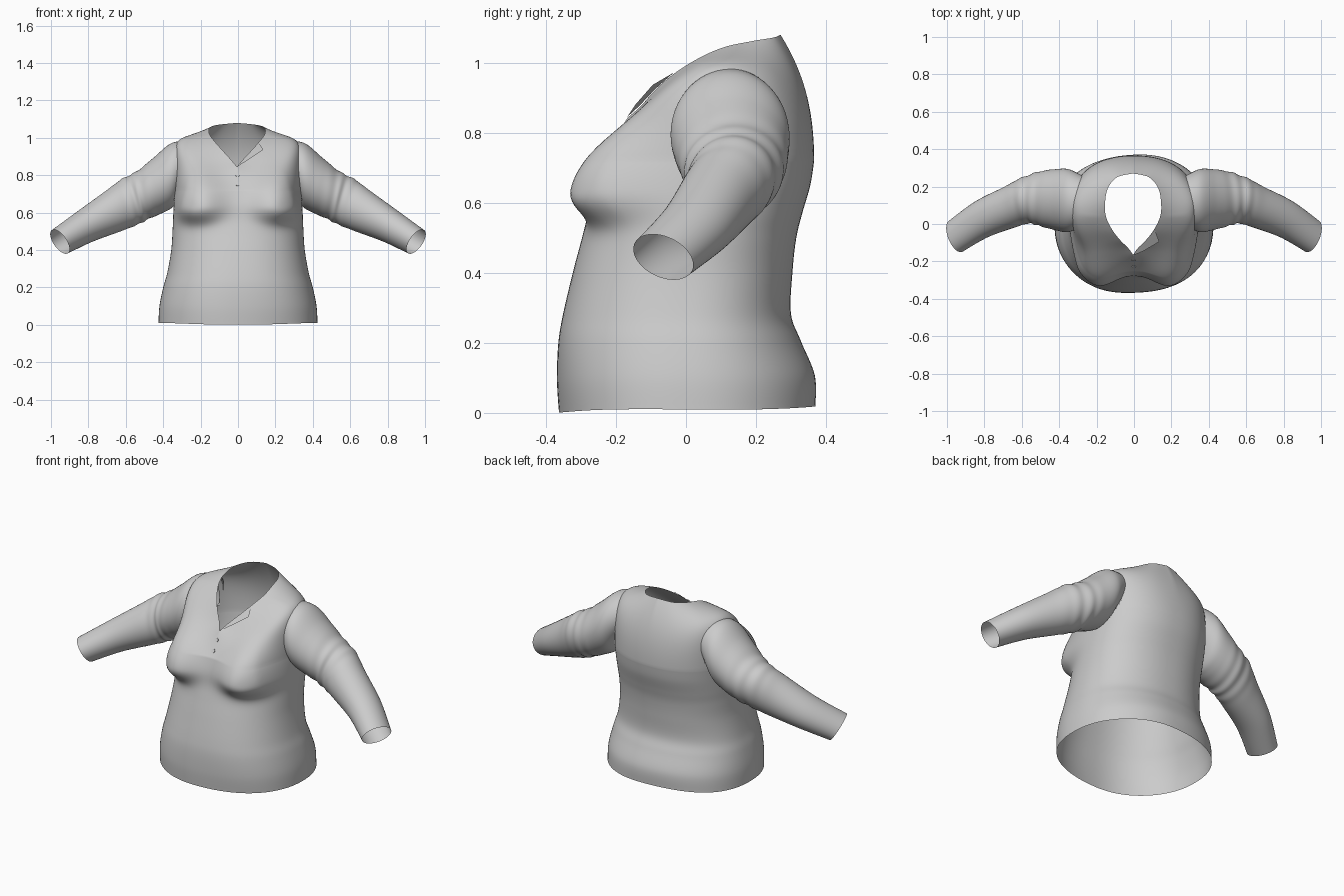
import bpy, bmesh
from math import sin, cos, pi, exp
from mathutils import Vector

if "Cube" in bpy.data.objects:
    bpy.data.objects.remove(bpy.data.objects["Cube"])


def spline(rows, t):
    """Smooth value on a list of control rows, t in 0..len-1."""
    n = len(rows)
    i = min(int(t), n - 2)
    f = t - i
    a, b, c, d = (rows[min(max(k, 0), n - 1)] for k in (i - 1, i, i + 1, i + 2))
    return [q + 0.5 * f * (r - p + f * (2*p - 5*q + 4*r - s + f * (3*(q - r) + s - p)))
            for p, q, r, s in zip(a, b, c, d)]


def finish(name, bm):
    me = bpy.data.meshes.new(name)
    bm.to_mesh(me)
    bm.free()
    ob = bpy.data.objects.new(name, me)
    bpy.context.collection.objects.link(ob)
    for p in me.polygons:
        p.use_smooth = True
    return ob


def loft(name, rings, drop=None):
    """Skin closed rings; drop(centre) removes unwanted faces."""
    bm = bmesh.new()
    vs = [[bm.verts.new(p) for p in r] for r in rings]
    n = len(rings[0])
    for a, b in zip(vs, vs[1:]):
        for i in range(n):
            j = (i + 1) % n
            bm.faces.new((a[i], a[j], b[j], b[i]))
    if drop:
        dead = [f for f in bm.faces if drop(f.calc_center_median())]
        bmesh.ops.delete(bm, geom=dead, context='FACES')
    bmesh.ops.recalc_face_normals(bm, faces=bm.faces[:])
    return finish(name, bm)


# Torso levels: z, half width, front y, back y, centre y
LEVELS = [
    (0.01, .425, -.362, .368, 0), (0.10, .42, -.37, .365, 0),
    (0.20, .40, -.368, .325, 0), (0.28, .378, -.355, .297, .0),
    (0.40, .357, -.325, .303, .01), (0.50, .35, -.297, .315, .03),
    (0.57, .347, -.28, .332, .05), (0.65, .343, -.268, .355, .07),
    (0.72, .34, -.25, .366, .09)]
# Neckline, front tip to back (right half): x, y, z
NECK = [(0, -.165, .845), (.025, -.13, .875), (.07, -.085, .925), (.112, -.03, .972),
        (.145, .04, 1.015), (.15, .11, 1.045), (.135, .19, 1.062), (.085, .25, 1.072),
        (0, .27, 1.08)]
N = 112


def bust(p):
    # rounded fullness, soft above and tucked under below
    front = min(1, max(0, (.05 - p.y) / .2))
    for s in (-1, 1):
        dz = p.z - .635
        q = ((p.x - s * .22) / .135) ** 2 + (dz / (.165 if dz > 0 else .085)) ** 2
        p = p + Vector((s * .022, -.098, 0)) * exp(-q ** 1.35) * front
    return p


def base_point(t, th):
    z, hw, yf, yb, c = spline(LEVELS, t)
    s, k = sin(th), -cos(th)
    e = 2 / 2.25
    x = hw * abs(s) ** e * (1 if s >= 0 else -1)
    y = c + (yb - c if k > 0 else yf - c) * abs(k) ** e
    # soft drape folds near the waist and hem
    low = max(0, 1 - z / .5)
    y += .006 * low * sin(9 * x + 5 * z) * abs(k)
    z += (.006 * k - .003 * cos(3 * th)) * low
    return Vector((x, y, z))


def neck_point(th):
    h = th if th <= pi else 2 * pi - th
    x, y, z = spline(NECK, h / pi * (len(NECK) - 1))
    return Vector((x - .005 if th <= pi else -x - .005, y, z))


angles = [2 * pi * i / N for i in range(N)]
rings = []
LOW, UP = 56, 36
for j in range(LOW + 1):
    t = (len(LEVELS) - 1) * j / LOW
    rings.append([bust(base_point(t, a)) for a in angles])
# Chest, shoulders and upper back curve in to the neckline
for j in range(1, UP + 1):
    u = j / UP
    ring = []
    for a in angles:
        p0, p3 = base_point(len(LEVELS) - 1, a), neck_point(a)
        s2, back = sin(a) ** 2, max(0, -cos(a))
        p1 = p0 + Vector((0, 0, .04 + .24 * s2 + .13 * back))
        p1.y += .03 * (1 - s2) * (1 - back)
        p2 = p3 + Vector((.225 * sin(a) * abs(sin(a)) ** .5, .055 * back,
                          -.025 * s2 - .09 * back))
        p2 += (p0 - p3) * .3 * (1 - s2) * (0 if back else 1)
        p = p0*(1-u)**3 + p1*3*u*(1-u)**2 + p2*3*u*u*(1-u) + p3*u**3
        ring.append(bust(p))
    rings.append(ring)


def in_armhole(c):
    return abs(c.x) > .29 and ((c.y - .12) / .13) ** 2 + ((c.z - .81) / .13) ** 2 < 1


loft("torso", rings, in_armhole)

# Sleeve stations: top x, top z, bottom x, bottom z, centre y, y radius, x skew, top y lean
SLEEVE = [(.25, .985, .31, .70, .125, .135, 0, 0), (.355, .972, .345, .635, .125, .168, 0, 0),
          (.45, .895, .39, .605, .13, .163, 0, 0), (.54, .822, .47, .57, .135, .145, 0, 0),
          (.62, .78, .54, .535, .125, .122, .02, 0), (.70, .72, .63, .50, .09, .108, .03, -.01),
          (.85, .61, .78, .445, .025, .095, .035, -.02), (.985, .51, .92, .38, -.065, .08, .04, -.03)]


def sleeve_ring(t, side):
    tx, tz, bx, bz, y, ry, dx, lean = spline(SLEEVE, t)
    c = Vector(((tx + bx) / 2, y, (tz + bz) / 2))
    u = Vector((dx, ry, 0))
    v = Vector(((tx - bx) / 2, lean, (tz - bz) / 2))
    out = []
    for i in range(56):
        a = 2 * pi * i / 56
        # bunched cloth folds around the elbow
        r = 1 + .025 * exp(-((t - 3.5) / .8) ** 2) * sin(8 * t + 1.5 * sin(a + .6))
        p = c + (u * cos(a) + v * sin(a)) * r
        out.append(Vector((p.x * side, p.y, p.z)))
    return out


for name, side in (("sleeve_right", 1), ("sleeve_left", -1)):
    loft(name, [sleeve_ring(7 * j / 70, side) for j in range(71)])

# Folded-open placket corner beside the neck slit
bm = bmesh.new()
flap = [(-.005, -.168, .845), (.05, -.145, .88), (.135, -.095, .937), (.113, -.035, .972),
        (.065, -.088, .925), (.02, -.133, .877)]
bm.faces.new([bm.verts.new(p) for p in flap])
bmesh.ops.triangulate(bm, faces=bm.faces[:])
finish("placket_flap", bm)

# Small buttons below the slit
for i, z in enumerate((.80, .75)):
    hit = min((p for r in rings for p in r if p.y < 0), key=lambda p: abs(p.x) + abs(p.z - z))
    bpy.ops.mesh.primitive_cylinder_add(vertices=16, radius=.011, depth=.008,
                                        location=hit, rotation=(pi / 3, 0, 0))
    bpy.context.object.name = "button_%d" % (i + 1)
